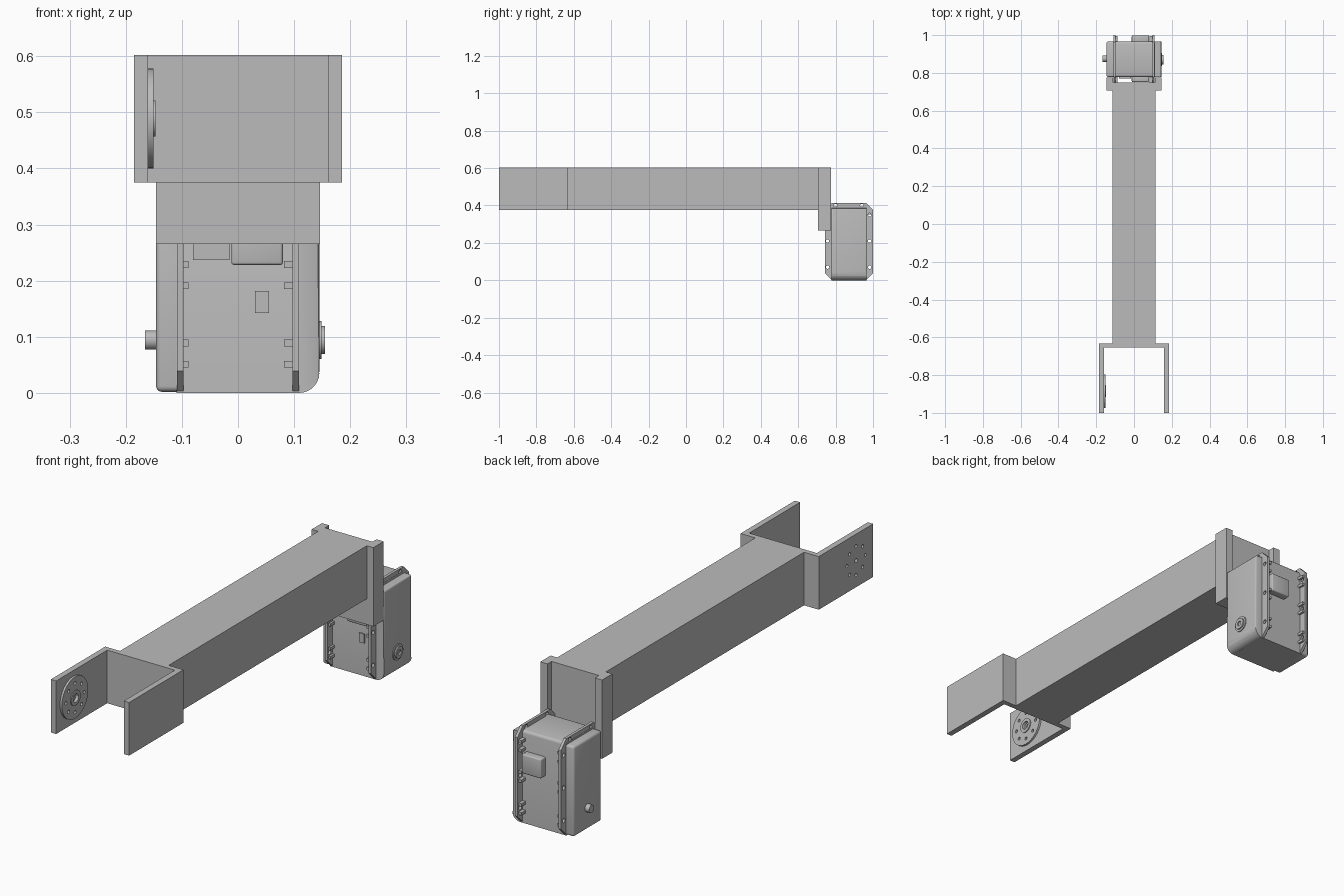
import bpy, bmesh, math
from mathutils import Matrix, Vector

if "Cube" in bpy.data.objects:
    bpy.data.objects.remove(bpy.data.objects["Cube"], do_unlink=True)

grey = bpy.data.materials.new("plain_grey")
grey.use_nodes = True
COLOUR = (0.5, 0.5, 0.5, 1)
grey.diffuse_color = COLOUR
grey.node_tree.nodes["Principled BSDF"].inputs["Base Color"].default_value = COLOUR


def finish(name, bm, smooth=True):
    bmesh.ops.recalc_face_normals(bm, faces=bm.faces)
    mesh = bpy.data.meshes.new(name)
    bm.to_mesh(mesh)
    bm.free()
    mesh.materials.append(grey)
    ob = bpy.data.objects.new(name, mesh)
    bpy.context.collection.objects.link(ob)
    if smooth:
        bpy.ops.object.select_all(action='DESELECT')
        ob.select_set(True)
        bpy.context.view_layer.objects.active = ob
        bpy.ops.object.shade_smooth_by_angle(angle=math.radians(35))
    return ob


def prism(name, points, axis, lo, hi, bevel=0, pick=None):
    """Extrude a 2D outline along an axis; the outline uses the other two axes in order."""
    bm = bmesh.new()
    def place(p, d):
        c = list(p)
        c.insert("xyz".index(axis), d)
        return c
    face = bm.faces.new([bm.verts.new(place(p, lo)) for p in points])
    out = bmesh.ops.extrude_face_region(bm, geom=[face])
    shift = Vector(place((0, 0), hi - lo))
    bmesh.ops.translate(bm, vec=shift, verts=[v for v in out["geom"] if isinstance(v, bmesh.types.BMVert)])
    if bevel:
        edges = [e for e in bm.edges if pick is None or pick(e)]
        bmesh.ops.bevel(bm, geom=edges, offset=bevel, segments=3, profile=0.5, affect='EDGES')
    return finish(name, bm, bevel > 0)


def box(name, x, y, z, bevel=0, pick=None):
    outline = [(x[0], y[0]), (x[1], y[0]), (x[1], y[1]), (x[0], y[1])]
    return prism(name, outline, "z", z[0], z[1], bevel, pick)


def add_rod(bm, x0, x1, y, z, r, sides=32):
    m = Matrix.Translation(((x0 + x1) / 2, y, z)) @ Matrix.Rotation(math.pi / 2, 4, 'Y')
    bmesh.ops.create_cone(bm, cap_ends=True, segments=sides, radius1=r, radius2=r, depth=x1 - x0, matrix=m)


def rod(name, x0, x1, y, z, r):
    bm = bmesh.new()
    add_rod(bm, x0, x1, y, z, r)
    return finish(name, bm)


def drill(ob, holes, x0, x1):
    """Cut round holes (y, z, radius) along x."""
    bm = bmesh.new()
    for y, z, r in holes:
        add_rod(bm, x0, x1, y, z, r, 16)
    cutter = finish("hole_cutter", bm, False)
    cutter.hide_render = True
    mod = ob.modifiers.new("holes", 'BOOLEAN')
    mod.operation, mod.solver, mod.object = 'DIFFERENCE', 'EXACT', cutter
    bpy.context.view_layer.objects.active = ob
    bpy.ops.object.modifier_apply(modifier=mod.name)
    bpy.data.objects.remove(cutter, do_unlink=True)


def ring(y, z, radius, r, count):
    return [(y + radius * math.cos(math.tau * i / count), z + radius * math.sin(math.tau * i / count), r)
            for i in range(count)]


# Arm: square beam, front fork and rear channel bracket
Z_LOW, Z_TOP = 0.375, 0.602
box("arm_beam", (-0.115, 0.115), (-0.64, 0.72), (Z_LOW, Z_TOP))
W, T = 0.185, 0.025
fork = prism("front_fork", [(-W, -1), (-W + T, -1), (-W + T, -0.655), (W - T, -0.655), (W - T, -1),
                            (W, -1), (W, -0.633), (-W, -0.633)], "z", Z_LOW, Z_TOP)
prism("rear_bracket", [(-0.146, 0.706), (0.146, 0.706), (0.146, 0.776), (0.112, 0.776), (0.112, 0.748),
                       (-0.112, 0.748), (-0.112, 0.776), (-0.146, 0.776)], "z", 0.265, Z_TOP)

# Round horn on the inner right wall of the fork
HY, HZ = -0.885, 0.489
horn = rod("horn_disc", -0.16, -0.151, HY, HZ, 0.089)
hub = rod("horn_hub", -0.158, -0.147, HY, HZ, 0.032)
screws = ring(HY, HZ, 0.062, 0.007, 8)
drill(fork, screws + [(HY, HZ, 0.009)], -0.2, -0.155)
drill(horn, screws + [(HY, HZ, 0.018)], -0.17, -0.14)
drill(hub, [(HY, HZ, 0.018)], -0.17, -0.14)

# Servo core
Y0, Y1 = 0.778, 0.966
box("servo_core", (-0.11, 0.11), (Y0, Y1), (0, 0.395), 0.012,
    lambda e: all(abs(v.co.z - 0.395) < 1e-4 for v in e.verts) and abs(e.verts[0].co.y - e.verts[1].co.y) < 1e-4)

# Servo covers: the left one has a big round at the bottom outer edge
box("servo_cover_right", (-0.146, -0.105), (Y0, Y1), (0.002, 0.388), 0.01,
    lambda e: any(v.co.x < -0.14 for v in e.verts))
R = 0.036
arc = [(0.145 - R + R * math.cos(a), R + R * math.sin(a))
       for a in (-math.pi / 2 * (1 - i / 8) for i in range(9))]
prism("servo_cover_left", [(0.1, 0)] + arc + [(0.145, 0.386), (0.1, 0.386)], "y", Y0, Y1, 0.008,
      lambda e: all(v.co.x > 0.144 for v in e.verts) and e.calc_length() > 0.1)

# Mounting flanges with chamfered corners and screw holes, plus inner lugs
def chamfered(y0, y1, z0, z1, c):
    return [(y0 + c, z0), (y1 - c, z0), (y1, z0 + c), (y1, z1 - c),
            (y1 - c, z1), (y0 + c, z1), (y0, z1 - c), (y0, z0 + c)]

flange_holes = [(y, z, 0.009) for y in (0.757, 0.982) for z in (0.07, 0.21, 0.35)]
flange_holes += [(y, 0.4, 0.009) for y in (0.8, 0.94)]
for side, name in ((-1, "right"), (1, "left")):
    x0, x1 = sorted((side * 0.097, side * 0.109))
    flange = prism("servo_flange_" + name, chamfered(0.742, 1.0, 0.003, 0.413, 0.036), "x", x0, x1)
    drill(flange, flange_holes, x0 - 0.02, x1 + 0.02)
    lug_x = sorted((side * 0.082 if side > 0 else side * 0.088, side * 0.098))
    for face, ys in (("front", (0.75, 0.785)), ("back", (0.96, 0.994))):
        for level in (0.07, 0.21, 0.34):
            for step in (-0.019, 0.019):
                box(f"flange_lug_{name}_{face}", lug_x, ys, (level + step - 0.006, level + step + 0.006))

# Cable sockets and small label pads on the front and back of the core
for face, ys in (("front", (0.752, 0.79)), ("back", (0.955, 0.998))):
    box("cable_socket_" + face, (-0.012, 0.08), ys, (0.228, 0.31), 0.005)
box("front_tab", (-0.08, -0.015), (0.77, 0.79), (0.237, 0.275))
box("front_pad", (0.03, 0.055), (Y0 - 0.005, Y0 + 0.005), (0.142, 0.182))

# Output shaft with collar and spline bore on the left, plain pivot on the right
SY, SZ = 0.87, 0.094
rod("shaft_collar", 0.14, 0.149, SY, SZ, 0.034)
shaft = rod("output_shaft", 0.13, 0.155, SY, SZ, 0.025)
drill(shaft, [(SY, SZ, 0.011)], 0.14, 0.17)
rod("pivot_pin", -0.166, -0.13, SY + 0.005, SZ, 0.017)
